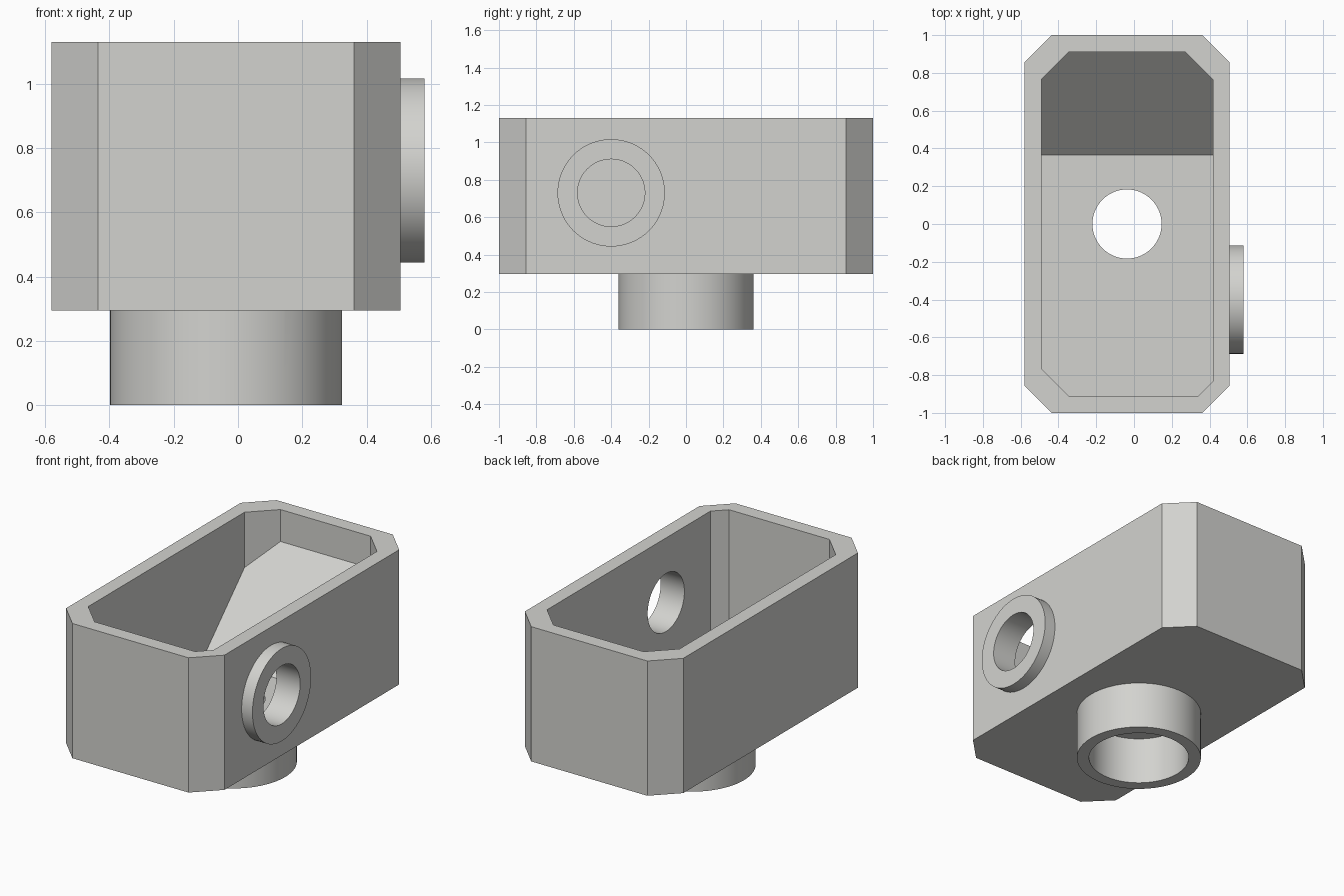
import bpy, bmesh, math
from mathutils import Matrix, Vector

if "Cube" in bpy.data.objects:
    bpy.data.objects.remove(bpy.data.objects["Cube"])

CX = -0.037                       # centre line of the box and outlet
BASE, FLOOR, TOP = 0.295, 0.387, 1.13

grey = bpy.data.materials.new("warm light grey")
grey.diffuse_color = (0.65, 0.65, 0.625, 1)
grey.use_nodes = True
grey.node_tree.nodes["Principled BSDF"].inputs["Base Color"].default_value = grey.diffuse_color


def finish(bm, name):
    bmesh.ops.recalc_face_normals(bm, faces=bm.faces)
    me = bpy.data.meshes.new(name)
    bm.to_mesh(me)
    bm.free()
    ob = bpy.data.objects.new(name, me)
    bpy.context.collection.objects.link(ob)
    me.materials.append(grey)
    return ob


def chamfered_prism(hx, hy, z0, z1, cuts):
    """Rectangle with corner cuts (front left, front right, back right, back left)."""
    fl, fr, br, bl = cuts
    pts = [(-hx, -hy + fl), (-hx + fl, -hy), (hx - fr, -hy), (hx, -hy + fr),
           (hx, hy - br), (hx - br, hy), (-hx + bl, hy), (-hx, hy - bl)]
    bm = bmesh.new()
    face = bm.faces.new([bm.verts.new((CX + x, y, z0)) for x, y in pts])
    ext = bmesh.ops.extrude_face_region(bm, geom=[face])["geom"]
    bmesh.ops.translate(bm, vec=(0, 0, z1 - z0),
                        verts=[v for v in ext if isinstance(v, bmesh.types.BMVert)])
    return bm


def cylinder(name, radius, start, length, axis="Z"):
    bm = bmesh.new()
    rot = Matrix.Rotation(math.pi / 2, 4, "Y") if axis == "X" else Matrix()
    m = Matrix.Translation(start) @ rot @ Matrix.Translation((0, 0, length / 2))
    bmesh.ops.create_cone(bm, cap_ends=True, segments=72, radius1=radius,
                          radius2=radius, depth=length, matrix=m)
    return finish(bm, name)


def combine(target, other, operation):
    other.hide_render = True
    mod = target.modifiers.new(other.name, "BOOLEAN")
    mod.operation, mod.solver, mod.object = operation, "EXACT", other
    bpy.context.view_layer.objects.active = target
    bpy.ops.object.modifier_apply(modifier=mod.name)
    bpy.data.objects.remove(other)


# Outer box with cut corners
housing = finish(chamfered_prism(0.543, 1.0, BASE, TOP, [0.145] * 4), "housing")

# Bottom outlet collar and side port ring
combine(housing, cylinder("outlet_collar", 0.361, (CX, 0, 0), 0.34), "UNION")
combine(housing, cylinder("port_ring", 0.287, (0.46, -0.4, 0.73), 0.12, "X"), "UNION")

# Open cavity, trimmed so that a 45 degree ramp remains at the back
bm = chamfered_prism(0.454, 0.91, FLOOR, TOP + 0.1, (0.145, 0.075, 0.145, 0.145))
bmesh.ops.bisect_plane(bm, geom=bm.verts[:] + bm.edges[:] + bm.faces[:], dist=1e-5,
                       plane_co=Vector((0, 0.365, FLOOR)),
                       plane_no=Vector((0, 1, -1)).normalized(), clear_outer=True)
bmesh.ops.holes_fill(bm, edges=[e for e in bm.edges if e.is_boundary], sides=0)
combine(housing, finish(bm, "cavity"), "DIFFERENCE")

# Wide outlet bore, narrower floor hole, side port hole
combine(housing, cylinder("outlet_bore", 0.29, (CX, 0, -0.1), 0.1 + BASE), "DIFFERENCE")
combine(housing, cylinder("floor_hole", 0.183, (CX, 0, 0.2), 0.3), "DIFFERENCE")
combine(housing, cylinder("port_hole", 0.18, (0.3, -0.4, 0.73), 0.4, "X"), "DIFFERENCE")

# Smooth bores, crisp edges
bpy.ops.object.select_all(action="DESELECT")
housing.select_set(True)
bpy.context.view_layer.objects.active = housing
bpy.ops.object.shade_smooth_by_angle(angle=math.radians(30))
